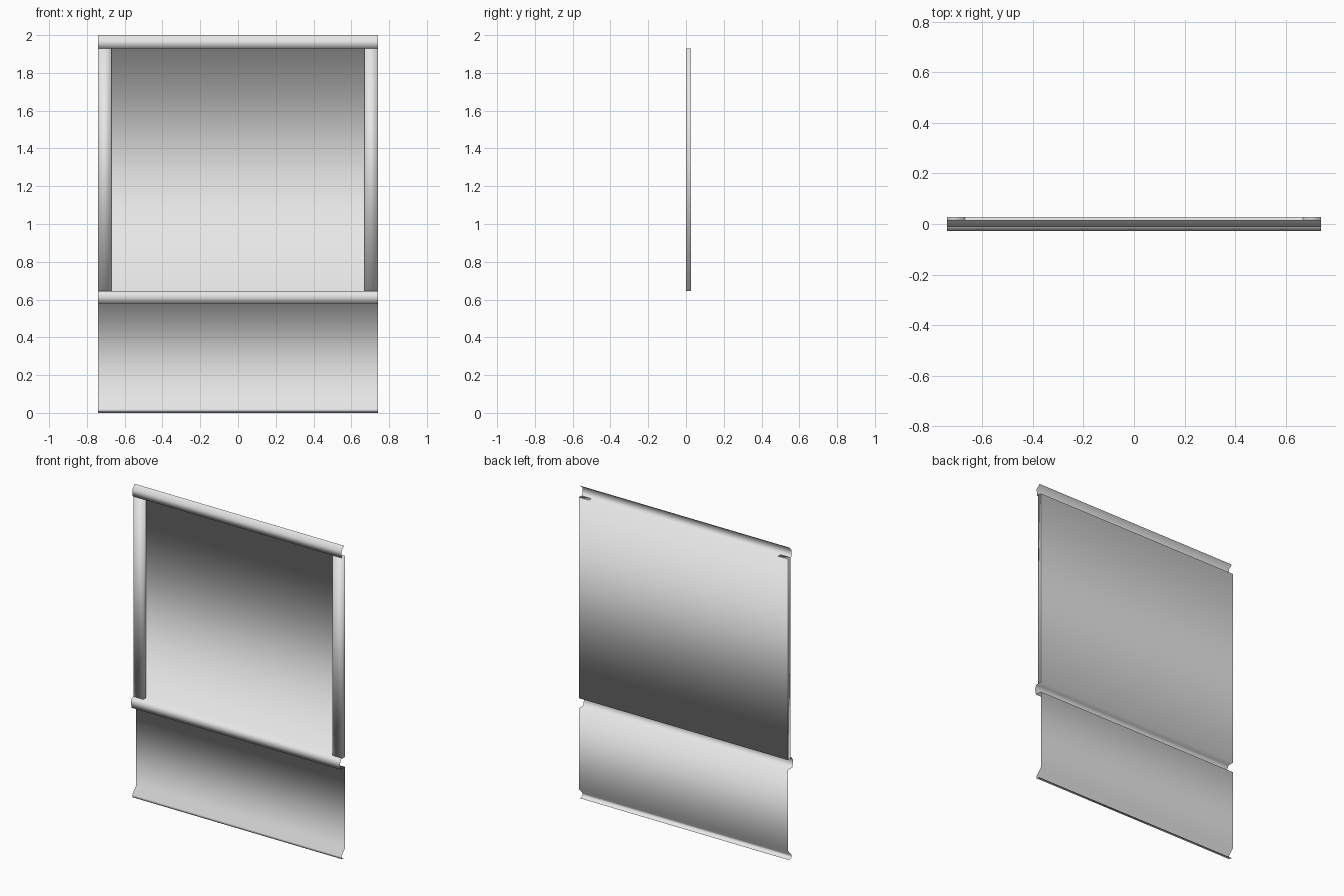
import bpy
import bmesh

cube = bpy.data.objects.get("Cube")
if cube:
    bpy.data.objects.remove(cube, do_unlink=True)

HALF = 0.74          # half width of the wall
BACK = 0.027         # plane of the wall sheet
FRONT = 0.0          # front of the pilasters
LOW, HIGH = 0.645, 1.93   # upper panel limits

paint = bpy.data.materials.new("light_grey")
paint.use_nodes = True
colour = (0.8, 0.8, 0.8, 1)
paint.diffuse_color = colour
paint.node_tree.nodes["Principled BSDF"].inputs["Base Color"].default_value = colour


def finish(name, bm):
    mesh = bpy.data.meshes.new(name)
    bm.to_mesh(mesh)
    bm.free()
    mesh.materials.append(paint)
    mesh.shade_smooth()
    obj = bpy.data.objects.new(name, mesh)
    bpy.context.collection.objects.link(obj)
    return obj


# Wall sheet: one moulded profile (y, z) from foot to crown, swept across x
profile = [
    (0.015, 0), (-0.012, 0.006), (-0.012, 0.022), (BACK, 0.065),   # skirting
    (BACK, 0.58), (-0.018, 0.58), (-0.027, 0.62), (-0.014, LOW),   # chair rail
    (BACK, LOW), (BACK, HIGH),                                     # upper panel
    (-0.008, HIGH), (-0.012, 1.975), (0.015, 2.0),                 # crown
]
bm = bmesh.new()
rows = [[bm.verts.new((x, y, z)) for x in (-HALF, HALF)] for y, z in profile]
for (a, b), (d, c) in zip(rows, rows[1:]):
    bm.faces.new((a, b, c, d))
finish("wall_sheet", bm)

# Pilasters: smooth open-backed boxes at both sides of the upper panel
WIDTH = 0.07
for name, side in (("left_pilaster", 1), ("right_pilaster", -1)):
    bm = bmesh.new()
    bmesh.ops.create_cube(bm, size=1)
    rear = [f for f in bm.faces if f.normal.y > 0.5]
    bmesh.ops.delete(bm, geom=rear, context="FACES_ONLY")
    bmesh.ops.scale(bm, vec=(WIDTH, BACK - FRONT, HIGH - LOW), verts=bm.verts)
    bmesh.ops.translate(
        bm, verts=bm.verts,
        vec=(side * (HALF - WIDTH / 2), (BACK + FRONT) / 2, (HIGH + LOW) / 2))
    finish(name, bm)
